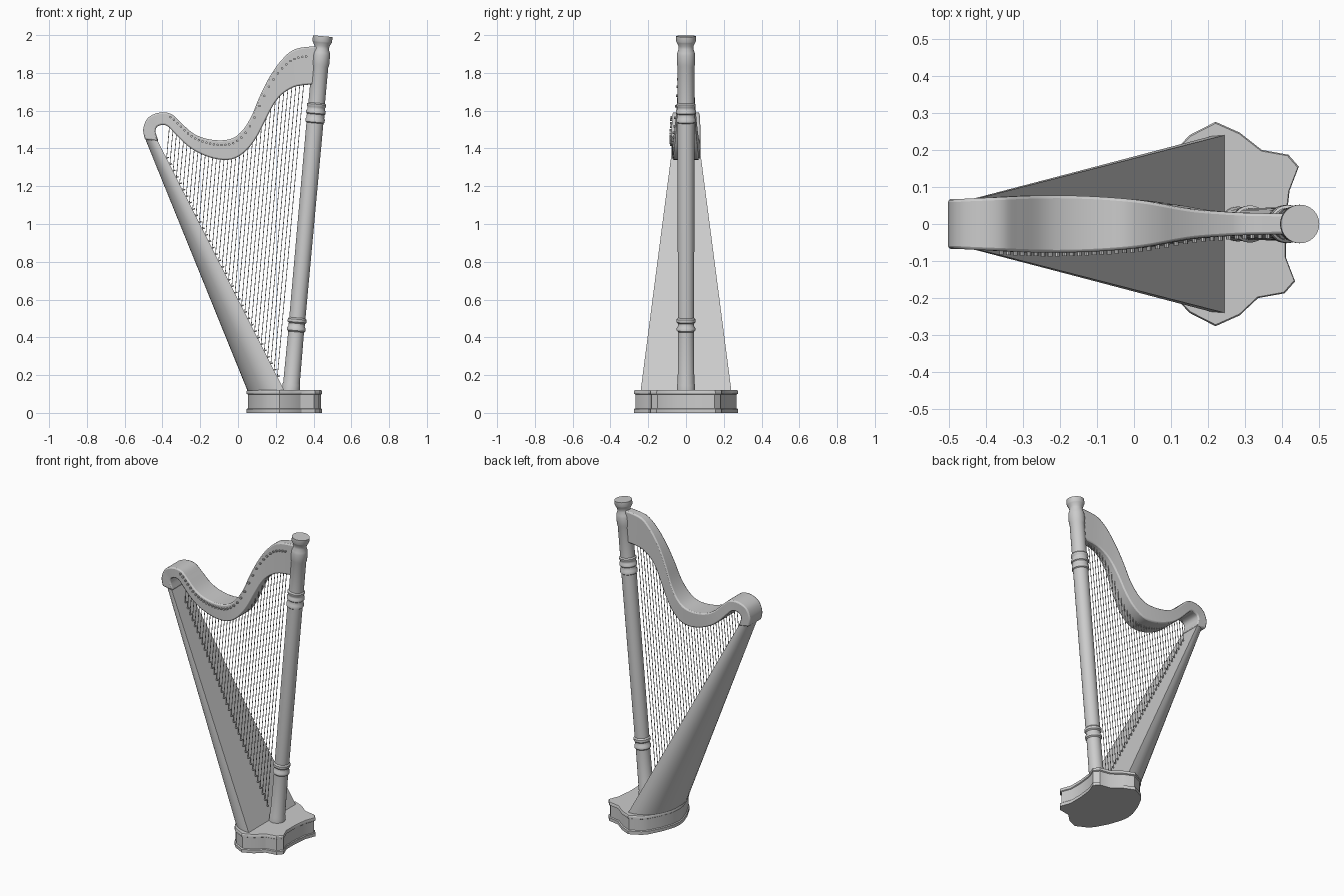
import bpy, bmesh, math
from mathutils import Vector, Matrix

if "Cube" in bpy.data.objects:
    bpy.data.objects.remove(bpy.data.objects["Cube"])

SLOPE = 0.09  # lean of column and strings (dx/dz)


def finish(name, bm, angle=35, bevel=0):
    bmesh.ops.recalc_face_normals(bm, faces=bm.faces)
    me = bpy.data.meshes.new(name)
    bm.to_mesh(me)
    bm.free()
    for p in me.polygons:
        p.use_smooth = True
    me.set_sharp_from_angle(angle=math.radians(angle))
    ob = bpy.data.objects.new(name, me)
    bpy.context.collection.objects.link(ob)
    if bevel:
        m = ob.modifiers.new("edge_round", 'BEVEL')
        m.width, m.segments = bevel, 2
        m.limit_method, m.angle_limit = 'ANGLE', math.radians(50)
    return ob


def loft(rings):
    """Skin closed rings of equal length and cap both ends."""
    bm = bmesh.new()
    vs = [[bm.verts.new(p) for p in r] for r in rings]
    n = len(vs[0])
    for a, b in zip(vs, vs[1:]):
        for i in range(n):
            j = (i + 1) % n
            bm.faces.new((a[i], a[j], b[j], b[i]))
    bm.faces.new(vs[0])
    bm.faces.new(vs[-1])
    return bm


def rod(bm, a, b, r, sides=6):
    a, b = Vector(a), Vector(b)
    d = b - a
    rot = Vector((0, 0, 1)).rotation_difference(d).to_matrix().to_4x4()
    bmesh.ops.create_cone(bm, cap_ends=True, segments=sides, radius1=r, radius2=r,
                          depth=d.length, matrix=Matrix.Translation((a + b) / 2) @ rot)


def catmull(pts, sub):
    out = []
    for i in range(len(pts) - 1):
        p = [Vector(pts[max(0, min(len(pts) - 1, k))]) for k in (i - 1, i, i + 1, i + 2)]
        for s in range(sub):
            t = s / sub
            out.append(0.5 * (2 * p[1] + (p[2] - p[0]) * t
                              + (2 * p[0] - 5 * p[1] + 4 * p[2] - p[3]) * t * t
                              + (3 * p[1] - p[0] - 3 * p[2] + p[3]) * t ** 3))
    out.append(Vector(pts[-1]))
    return out


# Base: scalloped plinth with moulded top and bottom rims
half = [(.42, .09), (.445, .155), (.417, .187), (.345, .2), (.285, .247),
        (.22, .276), (.15, .24), (.122, .21), (.08, .13), (.052, .05)]
outline = [(.41, 0)] + half + [(.046, 0)] + [(x - .01 * (x > .3), -y) for x, y in reversed(half)]
levels = [(0, 1), (.02, 1), (.024, .97), (.097, .97), (.101, 1), (.114, 1), (.12, .985)]
finish("base", loft([[(.24 + (x - .24) * s, y * s, z) for x, y in outline]
                     for z, s in levels]), 30)

# Soundbox: tapering body, flat board in front and rounded back
F0, F1 = Vector((.245, .118)), Vector((-.425, 1.44))
B0, B1 = Vector((.05, .118)), Vector((-.493, 1.455))
rings = []
for k in range(9):
    t = k / 8
    f, b, w = F0.lerp(F1, t), B0.lerp(B1, t), .24 + (.068 - .24) * t
    ring = []
    for i in range(21):
        a = math.pi * i / 20
        p = f.lerp(b, math.sin(a) ** .9)
        ring.append((p.x, w * math.cos(a), p.y))
    rings.append(ring)
finish("soundbox", loft(rings), 40)

# Neck: swept S-curve given as outer x,z / inner x,z / half width
neck = [(-.493, 1.448, -.42, 1.438, .067), (-.502, 1.501, -.435, 1.48, .067),
        (-.483, 1.554, -.435, 1.501, .067), (-.446, 1.581, -.425, 1.517, .069),
        (-.398, 1.591, -.398, 1.525, .071), (-.351, 1.581, -.372, 1.517, .073),
        (-.309, 1.544, -.34, 1.485, .075), (-.245, 1.485, -.288, 1.432, .077),
        (-.177, 1.454, -.224, 1.385, .077), (-.098, 1.443, -.129, 1.347, .074),
        (-.029, 1.454, -.034, 1.342, .069), (.024, 1.496, .04, 1.385, .063),
        (.071, 1.57, .098, 1.459, .055), (.113, 1.671, .15, 1.56, .047),
        (.166, 1.777, .193, 1.639, .039), (.23, 1.867, .24, 1.692, .034),
        (.303, 1.926, .309, 1.729, .03), (.42, 1.942, .41, 1.74, .028)]
path = catmull([Vector(p) for p in neck], 4)
finish("neck", loft([[(p[0], -p[4], p[1]), (p[0], p[4], p[1]),
                      (p[2], p[4], p[3]), (p[2], -p[4], p[3])] for p in path]), 40, .008)

# Column: turned post with ring mouldings, leaning toward +x
prof = [(0, .047), (.05, .047), (.06, .044), (.33, .042), (.337, .049), (.352, .049),
        (.36, .043), (.375, .043), (.382, .05), (.397, .05), (.405, .043), (1.44, .045),
        (1.445, .051), (1.462, .051), (1.468, .047), (1.487, .047), (1.492, .052),
        (1.505, .052), (1.512, .047), (1.525, .047), (1.53, .051), (1.54, .051),
        (1.547, .044), (1.74, .044), (1.752, .048), (1.80, .048), (1.815, .046),
        (1.835, .039), (1.85, .04), (1.868, .049), (1.874, .052), (1.902, .052)]
col = finish("column", loft([[(r * math.cos(a), r * math.sin(a), z)
                              for a in (math.tau * i / 32 for i in range(32))]
                             for z, r in prof]), 40)
col.location = (.278, 0, .1)
col.rotation_euler = (0, math.atan(SLOPE), 0)


def hit(xb, zb, frac):
    """Where the string line crosses the neck curve (0 = lower edge, 1 = upper edge)."""
    def off(p):
        x, z = p[2] + (p[0] - p[2]) * frac, p[3] + (p[1] - p[3]) * frac
        return x - xb - SLOPE * (z - zb), x, z, p[4]
    pts = [off(p) for p in path[16:]]
    for a, b in zip(pts, pts[1:]):
        if a[0] <= 0 < b[0]:
            t = a[0] / (a[0] - b[0])
            return [a[i] + (b[i] - a[i]) * t for i in (1, 2, 3)]


# Strings from soundboard to neck, board pegs, and tuning pins on the neck's front
strings, pegs, pins = bmesh.new(), bmesh.new(), bmesh.new()
COUNT = 35
for i in range(COUNT):
    t = .93 + (.055 - .93) * i / (COUNT - 1)
    f = F0.lerp(F1, t)
    low, top = hit(f.x, f.y, .15), hit(f.x, f.y, .75)
    if low:
        rod(strings, (f.x, 0, f.y), (low[0], 0, low[1]), .002)
        rod(pegs, (f.x - .005, 0, f.y), (f.x + .012, 0, f.y + .006), .004)
    if top:
        rod(pins, (top[0], -top[2] + .01, top[1]), (top[0], -top[2] - .01, top[1]), .0065, 8)
finish("strings", strings, 70)
finish("string_pegs", pegs)
finish("tuning_pins", pins)
